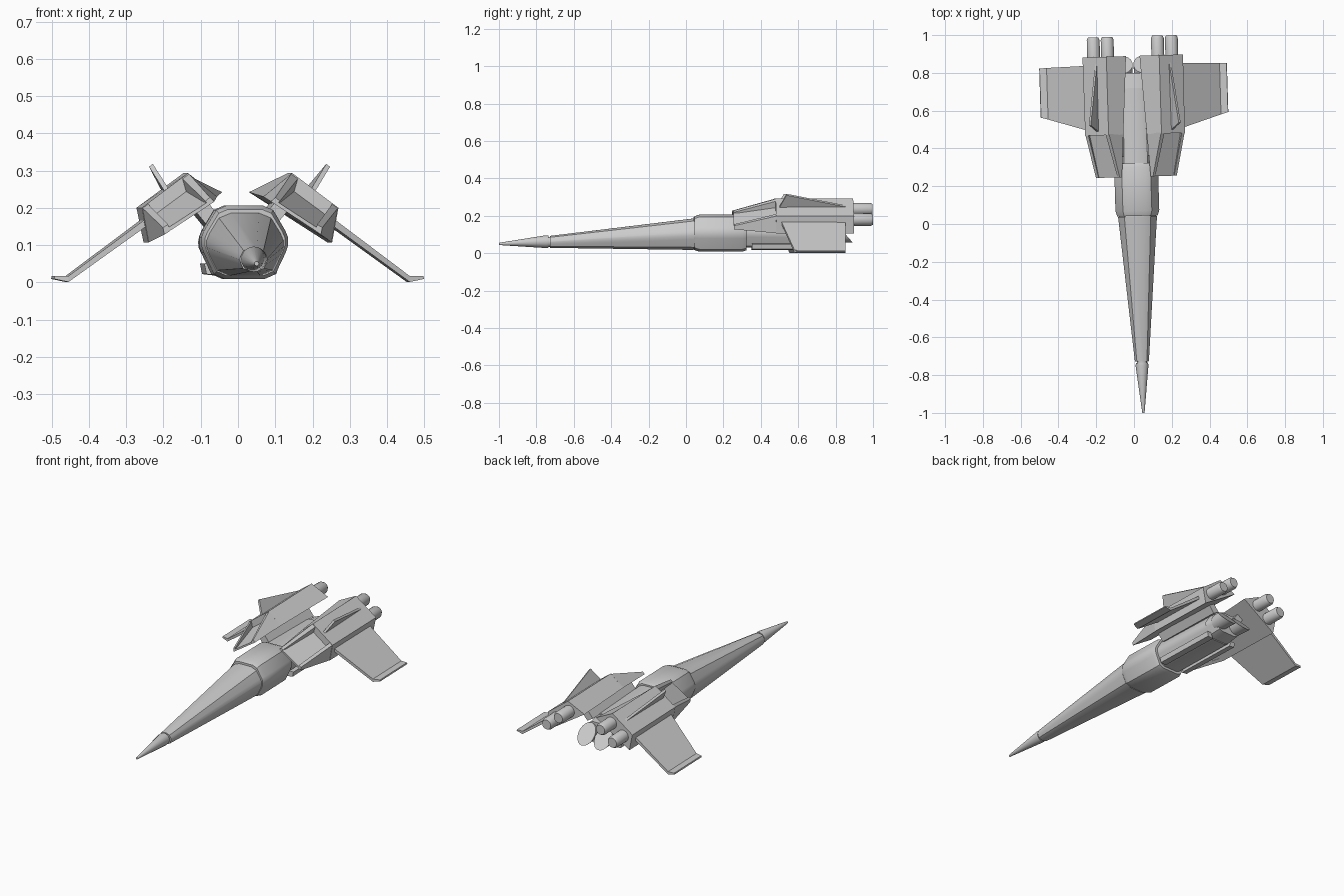
import bpy, bmesh
from math import sin, cos, pi, radians
from mathutils import Matrix, Vector

if "Cube" in bpy.data.objects:
    bpy.data.objects.remove(bpy.data.objects["Cube"])

# the whole craft is yawed slightly in its frame
YAW = Matrix.Translation((0.02, 0, 0)) @ Matrix.Rotation(0.03, 4, 'Z')


def finish(bm, name, side=1, smooth=False):
    bmesh.ops.transform(bm, matrix=YAW @ Matrix.Diagonal((side, 1, 1, 1)), verts=bm.verts)
    bmesh.ops.recalc_face_normals(bm, faces=bm.faces)
    me = bpy.data.meshes.new(name)
    bm.to_mesh(me)
    bm.free()
    ob = bpy.data.objects.new(name, me)
    bpy.context.collection.objects.link(ob)
    if smooth:
        bpy.ops.object.select_all(action='DESELECT')
        ob.select_set(True)
        bpy.context.view_layer.objects.active = ob
        bpy.ops.object.shade_smooth_by_angle(angle=radians(32))
    return ob


def loft(name, rings, side=1, smooth=False):
    bm = bmesh.new()
    loops = [[bm.verts.new(p) for p in r] for r in rings]
    n = len(rings[0])
    for a, b in zip(loops, loops[1:]):
        for i in range(n):
            bm.faces.new((a[i], a[(i + 1) % n], b[(i + 1) % n], b[i]))
    bm.faces.new(loops[0])
    bm.faces.new(loops[-1])
    return finish(bm, name, side, smooth)


def hull(y, hw, zb, zt, soft=0.15):
    """Eight-sided section with softened corners."""
    base = [(-.66, 0), (.66, 0), (1, .42), (1, .6), (.6, 1), (-.6, 1), (-1, .6), (-1, .42)]
    pts = [Vector((x * hw, y, zb + z * (zt - zb))) for x, z in base]
    out = []
    for i, p in enumerate(pts):
        out += [p.lerp(pts[i - 1], soft), p.lerp(pts[(i + 1) % 8], soft)]
    return out


def disc(y, x, z, r, n=20, slant=0):
    return [(x + r * cos(2 * pi * i / n), y - slant * sin(2 * pi * i / n),
             z + r * sin(2 * pi * i / n)) for i in range(n)]


def section(y, pts):
    return [(x, y, z) for x, z in pts]


# fuselage
loft("nose_tip", [disc(-1, 0, .05, .006), disc(-.75, 0, .062, .034),
                  disc(-.735, 0, .062, .032)], smooth=True)
loft("nose_neck", [disc(-.745, 0, .061, .027), disc(-.71, 0, .061, .027)], smooth=True)
loft("nose_cone", [hull(-.728, .037, .029, .093, .3), hull(.04, .103, .018, .186, .2)], smooth=True)
loft("collar", [hull(.03, .098, .025, .18), hull(.06, .098, .025, .18)], smooth=True)
loft("main_body", [hull(.043, .107, .018, .196), hull(.07, .116, .009, .206),
                   hull(.30, .116, .009, .206), hull(.322, .108, .016, .198)], smooth=True)
loft("rear_body", [hull(.31, .094, .03, .19), hull(.72, .09, .03, .18)], smooth=True)
loft("rear_cap", [hull(.72, .096, .035, .175), hull(.80, .09, .045, .165)], smooth=True)

for side, tag in ((1, "right"), (-1, "left")):
    # engine nozzles with slanted mouths
    loft("nozzle_" + tag, [disc(.77, .052, .105, .046), disc(.845, .052, .107, .05, slant=.045)],
         side, True)
    # lower skid bars
    bar = [(.06, .018), (.094, .022), (.1, .05), (.075, .052)]
    loft("side_bar_" + tag, [section(.35, bar), section(.74, bar)], side)
    # bracket joining pod to fuselage
    br = [(.055, .17), (.09, .15), (.135, .205), (.10, .228)]
    loft("pod_bracket_" + tag, [section(.36, br), section(.78, br)], side)

    # pod body
    front = [(.14, .293), (.264, .2), (.247, .107), (.062, .23)]
    rear = [(.14, .293), (.266, .2), (.247, .107), (.036, .242)]
    loft("pod_" + tag, [section(.475, front), section(.89, rear)], side)
    # intake: ramp and two tapering side walls
    loft("intake_ramp_" + tag, [
        section(.25, [(.084, .222), (.21, .14), (.208, .13), (.078, .215)]),
        section(.48, [(.122, .262), (.24, .175), (.245, .109), (.066, .228)])], side)
    loft("intake_inner_wall_" + tag, [
        section(.25, [(.088, .228), (.1, .218), (.09, .208), (.076, .217)]),
        section(.48, [(.138, .292), (.156, .279), (.13, .19), (.062, .23)])], side)
    loft("intake_outer_wall_" + tag, [
        section(.25, [(.2, .155), (.214, .147), (.21, .128), (.195, .138)]),
        section(.48, [(.248, .211), (.263, .2), (.246, .107), (.23, .118)])], side)

    # twin exhausts
    for k, (x, z) in enumerate(((.133, .236), (.207, .18))):
        loft(f"exhaust_{tag}_{k + 1}", [disc(.86, x, z, .034), disc(.98, x, z, .034),
                                        disc(.994, x, z, .027)], side, True)

    # top fin: thin blade standing square on the pod
    fin = [(.192, .49, .24), (.238, .53, .314), (.196, .85, .252), (.188, .85, .235)]
    off = Vector((.005, 0, -.004))
    loft("top_fin_" + tag, [[Vector(p) - off for p in fin], [Vector(p) + off for p in fin]], side)

    # wing with upturned tip
    def chord(x, z, y0, y1, dx=.005, dz=.007):
        return [(x - dx, y0, z - dz), (x - dx, y1, z - dz), (x + dx, y1, z + dz), (x + dx, y0, z + dz)]
    loft("wing_" + tag, [chord(.24, .169, .50, .845), chord(.458, .009, .567, .84, 0, .008),
                         chord(.496, .013, .578, .838, -.001, .004)], side)
